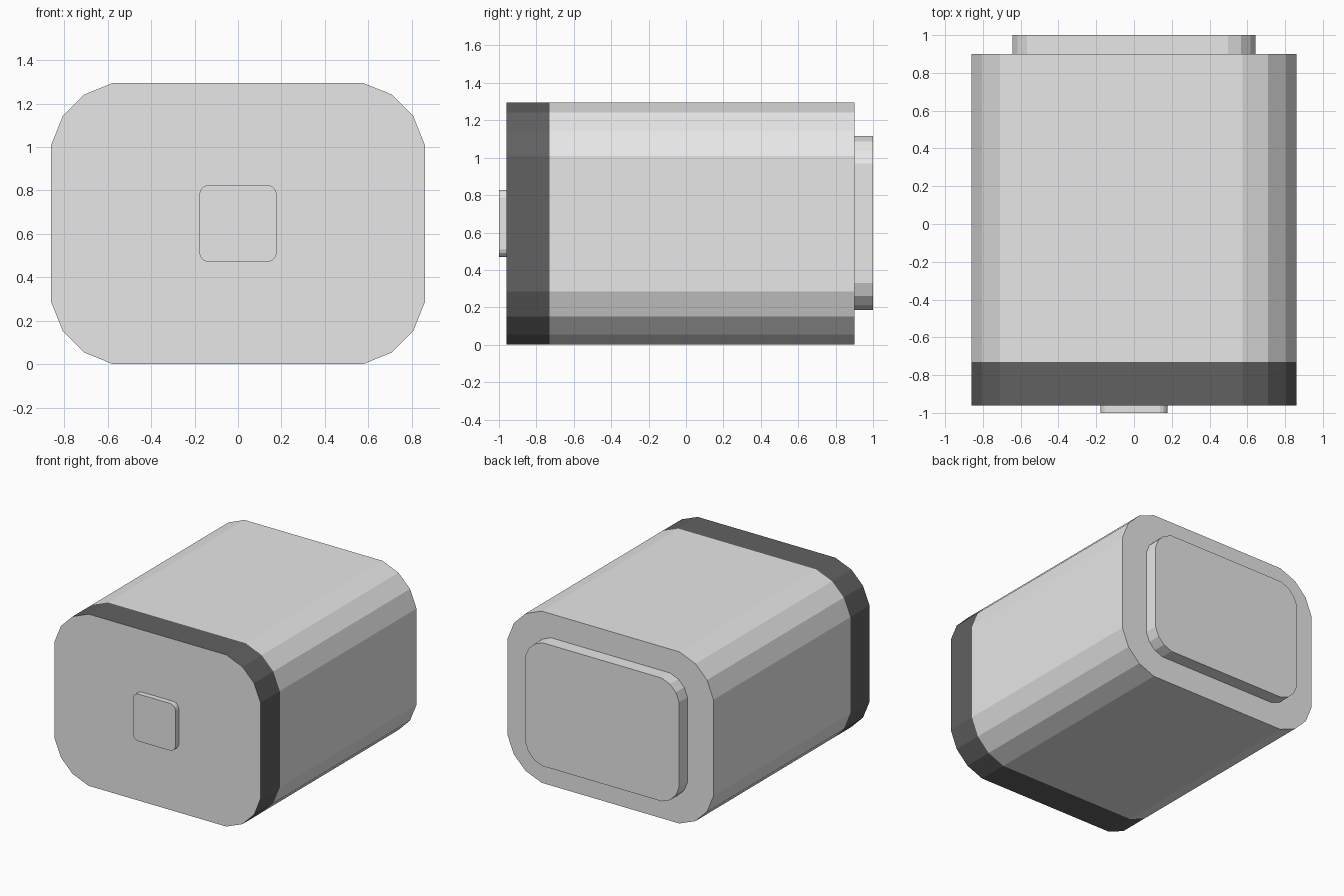
import bpy, bmesh

if "Cube" in bpy.data.objects:
    bpy.data.objects.remove(bpy.data.objects["Cube"])


def material(name, v):
    m = bpy.data.materials.new(name)
    m.diffuse_color = (v, v, v, 1)
    m.use_nodes = True
    m.node_tree.nodes["Principled BSDF"].inputs["Base Color"].default_value = m.diffuse_color
    return m


light = material("light grey", 0.8)
dark = material("dark grey", 0.12)


def outline(hw, hh, r):
    """Rounded rectangle in x/z with three facets per corner."""
    corner = [(0, 1), (0.19, 0.53), (0.53, 0.19), (1, 0)]
    pts = []
    for sx, sz in ((1, 1), (-1, 1), (-1, -1), (1, -1)):
        c = [(sx * (hw - r * a), sz * (hh - r * b)) for a, b in corner]
        pts += c if sx * sz > 0 else c[::-1]
    return pts


def rounded_block(name, hw, hh, r, zc, ys, mats):
    """Loft the outline through the given y stations and cap both ends."""
    bm = bmesh.new()
    pts = outline(hw, hh, r)
    rings = [[bm.verts.new((x, y, z + zc)) for x, z in pts] for y in ys]
    n = len(pts)
    for a, b in zip(rings, rings[1:]):
        for i in range(n):
            j = (i + 1) % n
            bm.faces.new((a[i], a[j], b[j], b[i]))
    bm.faces.new(rings[0])
    bm.faces.new(rings[-1])
    bmesh.ops.recalc_face_normals(bm, faces=bm.faces)
    # dark band: the side faces of the front section
    if len(mats) > 1:
        for f in bm.faces:
            if abs(f.normal.y) < 0.5 and f.calc_center_median().y < ys[1]:
                f.material_index = 1
    me = bpy.data.meshes.new(name)
    bm.to_mesh(me)
    bm.free()
    for m in mats:
        me.materials.append(m)
    ob = bpy.data.objects.new(name, me)
    bpy.context.collection.objects.link(ob)
    return ob


# Main housing with dark front band
rounded_block("housing", 0.86, 0.6475, 0.285, 0.6475, (-0.96, -0.73, 0.90), (light, dark))
# Raised panel on the back
rounded_block("back_panel", 0.643, 0.465, 0.145, 0.65, (0.90, 1.0), (light,))
# Small square button on the front
rounded_block("front_button", 0.178, 0.178, 0.04, 0.648, (-1.0, -0.96), (light,))
